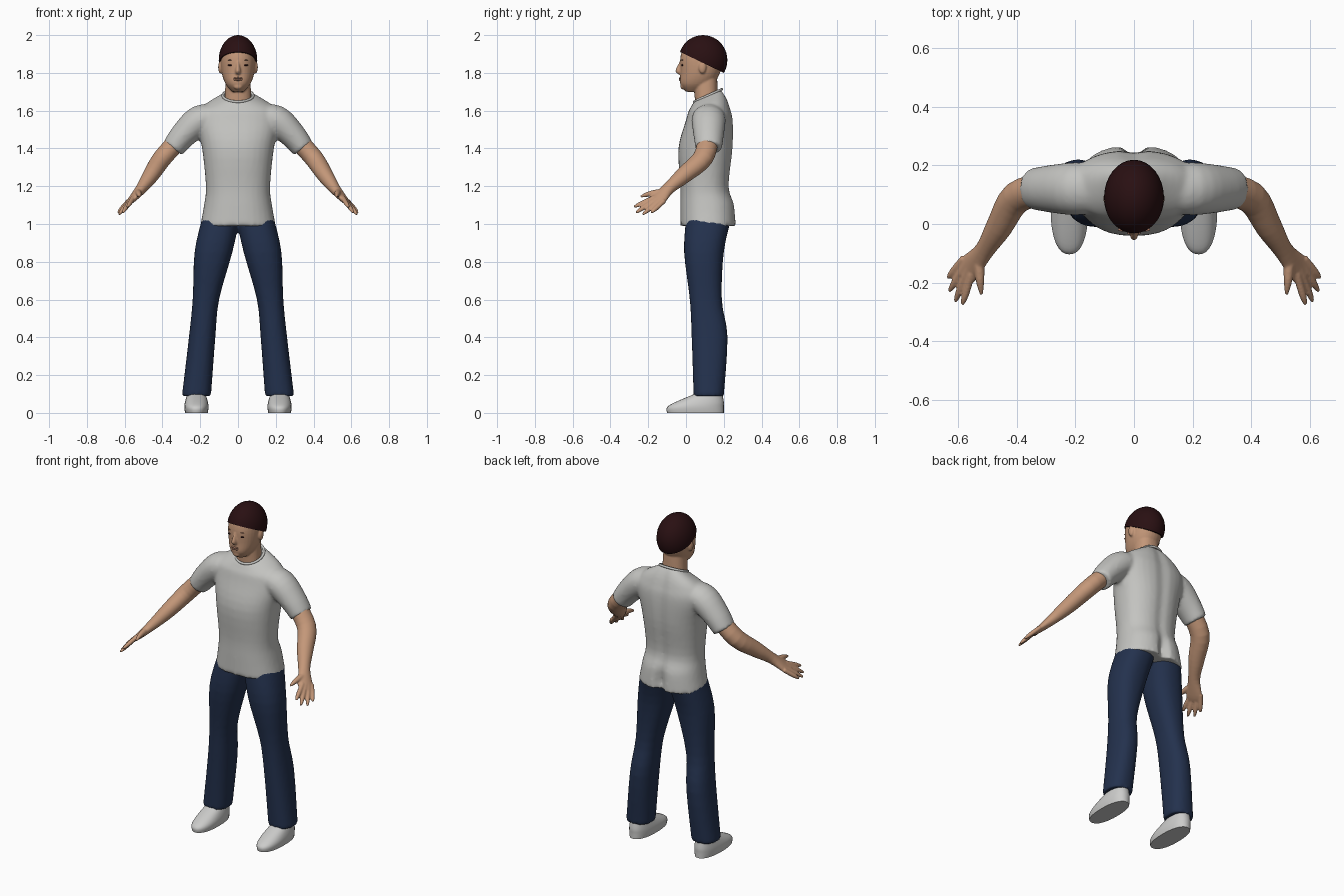
import bpy, bmesh, math
from mathutils import Vector, Matrix

cube = bpy.data.objects.get("Cube")
if cube:
    bpy.data.objects.remove(cube, do_unlink=True)


def material(name, *rgb):
    m = bpy.data.materials.new(name)
    m.use_nodes = True
    m.diffuse_color = (*rgb, 1)
    bsdf = m.node_tree.nodes["Principled BSDF"]
    bsdf.inputs["Base Color"].default_value = (*rgb, 1)
    bsdf.inputs["Roughness"].default_value = 0.8
    return m


skin = material("warm skin", 0.55, 0.31, 0.19)
lip_colour = material("lip", 0.42, 0.21, 0.14)
hair_colour = material("dark brown hair", 0.022, 0.005, 0.006)
cotton = material("light grey cotton", 0.55, 0.55, 0.53)
denim = material("navy denim", 0.017, 0.031, 0.075)
shoe_colour = material("off white shoe", 0.6, 0.6, 0.59)


def flowing(rows, steps=4):
    """Pass a smooth spline through a few key sections."""
    keys = [Vector(row) for row in rows]
    last = len(keys) - 1
    result = []
    for i in range(last):
        a, b = keys[i], keys[i + 1]
        slope_a = (b - keys[max(i - 1, 0)]) / 2
        slope_b = (keys[min(i + 2, last)] - a) / 2
        for step in range(steps):
            t = step / steps
            ease = t * t * (3 - 2 * t)
            result.append(a.lerp(b, ease)
                          + slope_a * (t * (1 - t) ** 2)
                          - slope_b * (t * t * (1 - t)))
    return result + [keys[last]]


def loft(bm, rings):
    """Skin a list of closed rings and cap both ends."""
    loops = [[bm.verts.new(point) for point in ring] for ring in rings]
    count = len(loops[0])
    for lower, upper in zip(loops, loops[1:]):
        for i in range(count):
            j = (i + 1) % count
            bm.faces.new((lower[i], lower[j], upper[j], upper[i]))
    bm.faces.new(loops[0])
    bm.faces.new(loops[-1])


def outline(power, count=32):
    """Unit superellipse, a little squarer than a circle above power 2."""
    for i in range(count):
        angle = math.tau * i / count
        c, s = math.cos(angle), math.sin(angle)
        yield (math.copysign(abs(c) ** (2 / power), c),
               math.copysign(abs(s) ** (2 / power), s))


def stack(bm, rows, side=1, power=2.3):
    """Level sections: height, centre x, half width, front y, back y."""
    rings = []
    for z, x, half, front, back in flowing(rows):
        middle, depth = (front + back) / 2, (back - front) / 2
        rings.append([(side * (x + u * half), middle + v * depth, z)
                      for u, v in outline(power)])
    loft(bm, rings)


def tube(bm, rows, side=1, across=(0.45, 0.85, -0.25)):
    """Sections along a path: x, y, z, radius across, radius through."""
    stations = flowing(rows)
    points = [Vector(s[:3]) for s in stations]
    rings = []
    for i, (point, station) in enumerate(zip(points, stations)):
        ahead = points[min(i + 1, len(points) - 1)]
        along = (ahead - points[max(i - 1, 0)]).normalized()
        wide = Vector(across)
        wide = (wide - along * wide.dot(along)).normalized()
        thin = along.cross(wide)
        ring = []
        for u, v in outline(2):
            p = point + wide * (u * station[3]) + thin * (v * station[4])
            ring.append((side * p.x, p.y, p.z))
        rings.append(ring)
    loft(bm, rings)


def ball(bm, centre, radii):
    place = Matrix.Translation(centre) @ Matrix.Diagonal((*radii, 1))
    bmesh.ops.create_uvsphere(bm, u_segments=32, v_segments=20, radius=1, matrix=place)


def finish(bm, name, mat, voxel=None, soften=3):
    """Make the object; with a voxel size, merge its pieces into one skin."""
    bmesh.ops.recalc_face_normals(bm, faces=bm.faces)
    mesh = bpy.data.meshes.new(name)
    bm.to_mesh(mesh)
    bm.free()
    mesh.materials.append(mat)
    part = bpy.data.objects.new(name, mesh)
    bpy.context.collection.objects.link(part)
    bpy.ops.object.select_all(action="DESELECT")
    part.select_set(True)
    bpy.context.view_layer.objects.active = part
    bpy.ops.object.shade_smooth_by_angle(angle=math.radians(50))
    if voxel:
        merge = part.modifiers.new("Merge", "REMESH")
        merge.mode = "VOXEL"
        merge.voxel_size = voxel
        merge.use_smooth_shade = True
        blend = part.modifiers.new("Soften", "SMOOTH")
        blend.iterations = soften


SIDES = {"left": 1, "right": -1}

# Shirt torso, with a sloping neckline and a furrow down the back
bm = bmesh.new()
stack(bm, [(0.99, 0, 0.2, -0.03, 0.27), (1.1, 0, 0.18, -0.03, 0.26),
           (1.2, 0, 0.17, -0.03, 0.23), (1.4, 0, 0.19, -0.04, 0.25),
           (1.55, 0, 0.22, 0, 0.25), (1.62, 0, 0.19, 0.02, 0.23),
           (1.68, 0, 0.08, 0.04, 0.19)])
neck_y, neck_slope = 0.116, 0.45
for v in bm.verts:
    rise = max(0, v.co.z - 1.6) / 0.08
    v.co.z += neck_slope * rise * (v.co.y - neck_y)
    if v.co.y > neck_y:
        seat = math.exp(-((v.co.z - 1.03) / 0.08) ** 2)
        v.co.y -= (0.01 + 0.03 * seat) * math.exp(-(v.co.x / 0.03) ** 2)

# Sleeves merged into the torso
for side in SIDES.values():
    tube(bm, [(0.1, 0.12, 1.57, 0.08, 0.06), (0.2, 0.12, 1.55, 0.09, 0.08),
              (0.29, 0.12, 1.47, 0.08, 0.07), (0.345, 0.12, 1.4, 0.07, 0.06)],
         side, (0, 1, 0))
finish(bm, "shirt", cotton, 0.01, 6)

# Collar band
bpy.ops.mesh.primitive_torus_add(
    major_radius=0.08, minor_radius=0.007, major_segments=48, minor_segments=10,
    location=(0, neck_y, 1.68), rotation=(math.atan(neck_slope), 0, 0))
collar = bpy.context.object
collar.name = "collar"
collar.data.materials.append(cotton)
bpy.ops.object.shade_smooth()

# Trousers: two legs merged at the seat
bm = bmesh.new()
for side in SIDES.values():
    stack(bm, [(1.03, 0.09, 0.1, 0, 0.24), (0.85, 0.13, 0.1, -0.01, 0.2),
               (0.6, 0.17, 0.07, 0.02, 0.19), (0.4, 0.19, 0.07, 0.03, 0.22),
               (0.09, 0.22, 0.077, 0.04, 0.2)], side)
finish(bm, "trousers", denim, 0.01)

# Shoes
for label, side in SIDES.items():
    bm = bmesh.new()
    stack(bm, [(0, 0.22, 0.06, -0.1, 0.2), (0.03, 0.22, 0.064, -0.1, 0.2),
               (0.06, 0.22, 0.06, -0.05, 0.2), (0.11, 0.22, 0.045, 0.07, 0.19)], side)
    finish(bm, label + "_shoe", shoe_colour)

# Arms with palm, four fingers fanned between two knuckles, and a thumb
first_knuckle, last_knuckle = Vector((0.56, -0.19, 1.13)), Vector((0.59, -0.13, 1.11))
fingertips = [(0.585, -0.275, 1.09), (0.61, -0.265, 1.06),
              (0.63, -0.23, 1.05), (0.635, -0.185, 1.06)]
for label, side in SIDES.items():
    bm = bmesh.new()
    tube(bm, [(0.3, 0.12, 1.46, 0.055, 0.05), (0.4, 0.09, 1.35, 0.055, 0.05),
              (0.46, -0.01, 1.26, 0.046, 0.043), (0.51, -0.09, 1.19, 0.034, 0.03),
              (0.56, -0.15, 1.13, 0.047, 0.018), (0.58, -0.18, 1.11, 0.04, 0.012)], side)
    for i, tip in enumerate(fingertips):
        base, tip = first_knuckle.lerp(last_knuckle, i / 3), Vector(tip)
        tube(bm, [(*base.lerp(tip, -0.25), 0.013, 0.013),
                  (*base.lerp(tip, 0.6), 0.013, 0.012), (*tip, 0.006, 0.006)], side)
    tube(bm, [(0.53, -0.11, 1.17, 0.02, 0.02), (0.525, -0.19, 1.16, 0.015, 0.015),
              (0.52, -0.24, 1.145, 0.006, 0.006)], side, (1, 0, 0))
    finish(bm, label + "_arm", skin, 0.005)

# Head: skull, neck, nose, ears and chin merged
bm = bmesh.new()
stack(bm, [(1.7, 0, 0.03, 0, 0.07), (1.74, 0, 0.065, -0.03, 0.14),
           (1.8, 0, 0.086, -0.03, 0.18), (1.88, 0, 0.092, -0.03, 0.2),
           (1.94, 0, 0.08, -0.01, 0.19), (1.98, 0, 0.04, 0.04, 0.13)], power=2.15)
stack(bm, [(1.6, 0, 0.075, 0.05, 0.17), (1.78, 0, 0.064, 0.04, 0.165)])
stack(bm, [(1.86, 0, 0.007, -0.035, 0.02), (1.81, 0, 0.016, -0.056, 0.02),
           (1.79, 0, 0.012, -0.035, 0.02)])
for side in SIDES.values():
    ball(bm, (side * 0.093, 0.087, 1.83), (0.012, 0.02, 0.034))
ball(bm, (0, -0.016, 1.728), (0.024, 0.014, 0.016))
finish(bm, "head", skin, 0.005)

# Lips, eyes and brows
bm = bmesh.new()
for z in (1.772, 1.763):
    ball(bm, (0, -0.031, z), (0.023, 0.007, 0.005))
finish(bm, "lips", lip_colour)
for name, z, height, mat in (("eye", 1.841, 0.005, hair_colour),
                             ("brow", 1.868, 0.002, lip_colour)):
    for label, side in SIDES.items():
        bm = bmesh.new()
        ball(bm, (side * 0.038, -0.019, z), (0.017, 0.006, height))
        finish(bm, label + "_" + name, mat)

# Hair: a rounded cap cut along a sloping hairline
bm = bmesh.new()
ball(bm, (0, 0.09, 1.868), (0.102, 0.129, 0.132))
bmesh.ops.bisect_plane(
    bm, geom=bm.verts[:] + bm.edges[:] + bm.faces[:], clear_inner=True,
    plane_co=(0, -0.04, 1.915), plane_no=(0, 0.43, 0.9))
bmesh.ops.holes_fill(bm, edges=[e for e in bm.edges if e.is_boundary])
finish(bm, "hair", hair_colour)
